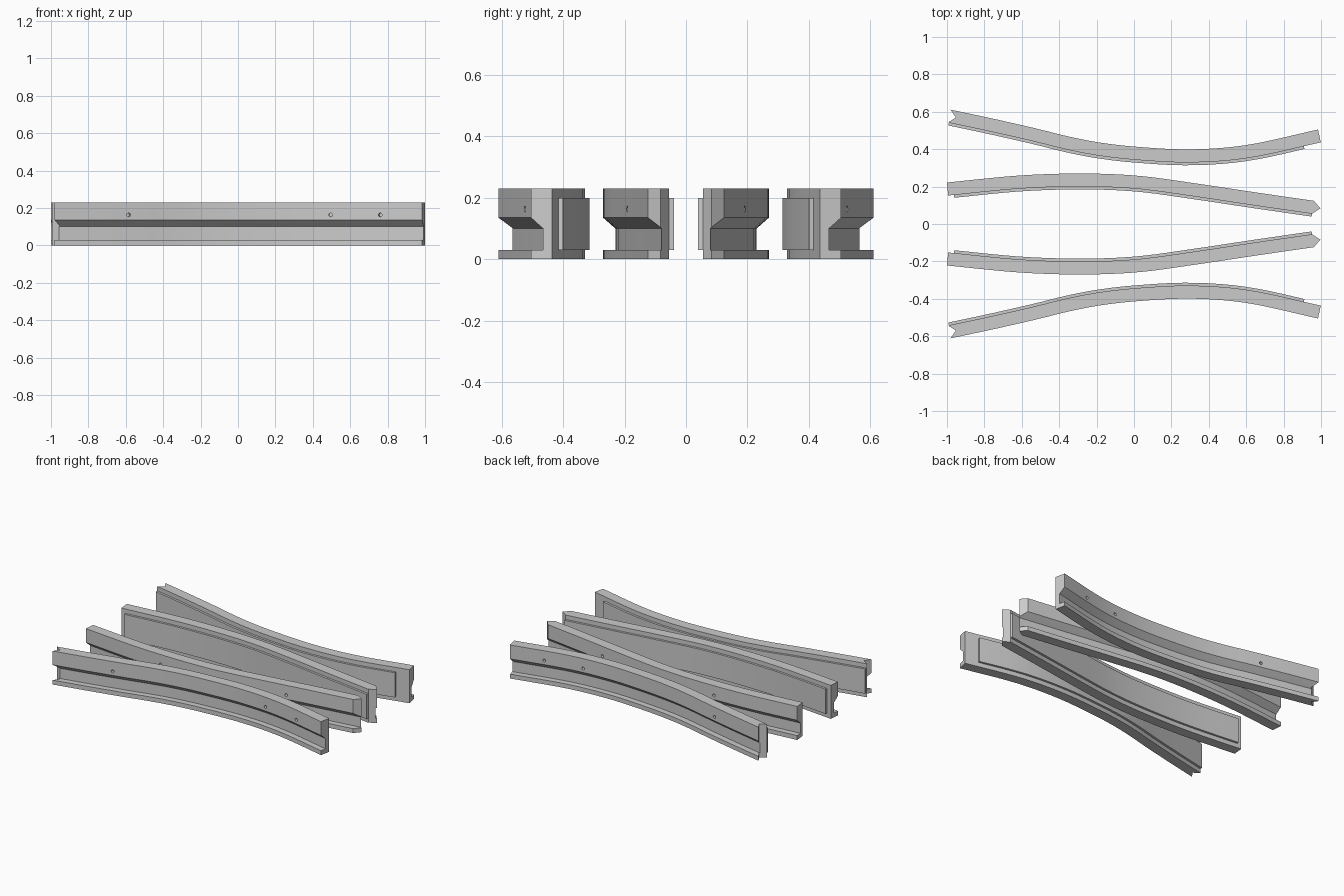
import bpy, bmesh, math
from mathutils import Vector, Matrix

cube = bpy.data.objects.get("Cube")
if cube:
    bpy.data.objects.remove(cube, do_unlink=True)

grey = bpy.data.materials.new("plain_grey")
grey.use_nodes = True
grey.diffuse_color = (0.6, 0.6, 0.6, 1)
grey.node_tree.nodes["Principled BSDF"].inputs["Base Color"].default_value = (0.6, 0.6, 0.6, 1)

WIDTH, HEIGHT, WEB, MID = 0.07, 0.23, 0.03, 0.035

# Rail section: (depth from the grooved edge's opposite face, height)
RAIL = [(0, 0), (0, HEIGHT), (MID, HEIGHT), (WIDTH, HEIGHT), (WIDTH, 0.135),
        (MID, 0.104), (WEB, 0.10), (WEB, 0.03), (MID, 0.03), (WIDTH, 0.03),
        (WIDTH, 0), (MID, 0)]
RAIL_CAPS = [(0, 1, 2, 5, 6, 7, 8, 11), (2, 3, 4, 5), (8, 9, 10, 11)]
PANEL = [(-0.015, 0.03), (-0.015, 0.2), (0.002, 0.2), (0.002, 0.03)]
PANEL_CAPS = [(0, 1, 2, 3)]

# Plan curves of the grooved edge
OUTER = [(-0.98, 0.611), (-0.74, 0.56), (-0.5, 0.505), (-0.36, 0.47), (-0.2, 0.438),
         (0, 0.414), (0.3, 0.399), (0.6, 0.422), (0.984, 0.505)]
INNER = [(-1.0, 0.222), (-0.6, 0.26), (-0.26, 0.27), (0.03, 0.257),
         (0.35, 0.214), (0.65, 0.169), (0.962, 0.124)]


def curve(points, x):
    """Position and outward normal on a smooth curve through the points."""
    def slope(i):
        a, b = points[max(i - 1, 0)], points[min(i + 1, len(points) - 1)]
        return (b[1] - a[1]) / (b[0] - a[0])

    def height(x):
        i = 0
        while i < len(points) - 2 and x > points[i + 1][0]:
            i += 1
        (x0, y0), (x1, y1) = points[i], points[i + 1]
        h = x1 - x0
        t = (x - x0) / h
        return (y0 * (1 + 2 * t) * (1 - t) ** 2 + slope(i) * h * t * (1 - t) ** 2
                + y1 * t * t * (3 - 2 * t) + slope(i + 1) * h * t * t * (t - 1))

    e = 0.002
    m = (height(x + e) - height(x - e)) / (2 * e)
    return Vector((x, height(x), 0)), Vector((-m, 1, 0)).normalized()


def finish(name, bm):
    bmesh.ops.recalc_face_normals(bm, faces=bm.faces)
    mesh = bpy.data.meshes.new(name)
    bm.to_mesh(mesh)
    bm.free()
    obj = bpy.data.objects.new(name, mesh)
    bpy.context.collection.objects.link(obj)
    mesh.materials.append(grey)
    return obj


def sweep(name, points, side, section, caps, x0, x1, start=0, end=0, steps=30):
    """Sweep a section along the curve; start and end push the end middles along x."""
    bm = bmesh.new()
    rings = []
    for k in range(steps + 1):
        pos, normal = curve(points, x0 + (x1 - x0) * k / steps)
        along = Vector((normal.y, -normal.x, 0))
        push = start if k == 0 else end if k == steps else 0
        ring = []
        for n, z in section:
            p = pos + normal * (n - WIDTH) + along * push * (1 - abs(n - MID) / MID)
            ring.append(bm.verts.new((p.x, p.y * side, z)))
        rings.append(ring)
    count = len(section)
    for a, b in zip(rings, rings[1:]):
        for i in range(count):
            j = (i + 1) % count
            bm.faces.new((a[i], a[j], b[j], b[i]))
    for ring in (rings[0], rings[-1]):
        for cap in caps:
            bm.faces.new([ring[i] for i in cap])
    return finish(name, bm)


def drill(obj, points, side, spots):
    """Cut small blind holes into the upper flange."""
    bm = bmesh.new()
    for x in spots:
        pos, normal = curve(points, x)
        pos.y *= side
        normal.y *= side
        place = Matrix.Translation(pos + Vector((0, 0, 0.163)))
        turn = normal.to_track_quat('Z', 'Y').to_matrix().to_4x4()
        bmesh.ops.create_cone(bm, cap_ends=True, segments=16, radius1=0.01,
                              radius2=0.01, depth=0.05, matrix=place @ turn)
    cutter = finish("hole_cutter", bm)
    cutter.hide_render = True
    mod = obj.modifiers.new("holes", 'BOOLEAN')
    mod.operation = 'DIFFERENCE'
    mod.solver = 'EXACT'
    mod.object = cutter
    activate(obj)
    bpy.ops.object.modifier_apply(modifier=mod.name)
    bpy.data.objects.remove(cutter, do_unlink=True)


def activate(obj):
    bpy.ops.object.select_all(action='DESELECT')
    obj.select_set(True)
    bpy.context.view_layer.objects.active = obj


# Two mirrored pairs of rails, each with a raised panel on its plain face
for side, label in ((1, "back"), (-1, "front")):
    outer = sweep(label + "_outer_rail", OUTER, side, RAIL, RAIL_CAPS, -0.98, 0.984, start=0.036)
    inner = sweep(label + "_inner_rail", INNER, side, RAIL, RAIL_CAPS, -1.0, 0.962, end=0.04)
    drill(outer, OUTER, side, (-0.585, 0.495, 0.76))
    drill(inner, INNER, side, (-0.4, 0.5))
    outer_panel = sweep(label + "_outer_panel", OUTER, side, PANEL, PANEL_CAPS, -0.975, 0.892)
    inner_panel = sweep(label + "_inner_panel", INNER, side, PANEL, PANEL_CAPS, -0.97, 0.962)
    for obj in (outer, inner, outer_panel, inner_panel):
        activate(obj)
        bpy.ops.object.shade_smooth_by_angle(angle=math.radians(20))
